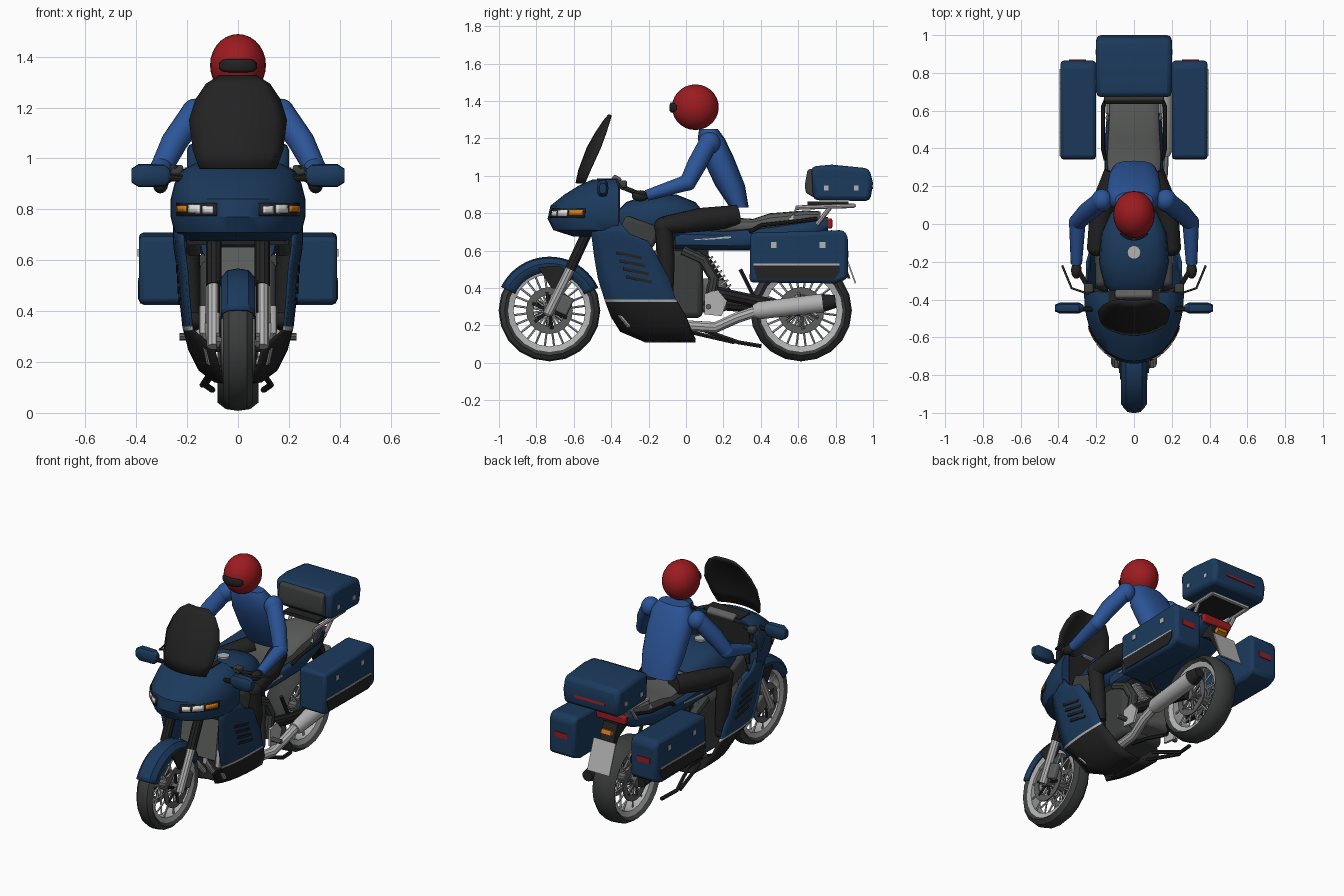
import bpy, bmesh
from math import sin, cos, pi, radians, copysign
from mathutils import Vector, Matrix

if "Cube" in bpy.data.objects:
    bpy.data.objects.remove(bpy.data.objects["Cube"])

def material(name, *rgb):
    m = bpy.data.materials.new(name)
    m.use_nodes = True
    m.diffuse_color = (*rgb, 1)
    m.node_tree.nodes["Principled BSDF"].inputs["Base Color"].default_value = (*rgb, 1)
    return m

NAVY = material("navy paint", .011, .042, .108)
BLUE = material("blue jacket", .025, .09, .31)
BLACK = material("black plastic", .016, .016, .016)
CHARCOAL = material("charcoal rubber", .045, .048, .048)
GREY = material("grey vinyl", .11, .115, .11)
METAL = material("light metal", .45, .45, .45)
RED = material("red", .33, .011, .014)
ORANGE = material("orange lens", .65, .2, .01)
LENS = material("pale lens", .75, .75, .75)
made = []
SIDES = ((1, "left"), (-1, "right"))

def make(name, bm, *mats, bevel=0, solid=0):
    bmesh.ops.recalc_face_normals(bm, faces=bm.faces)
    mesh = bpy.data.meshes.new(name)
    bm.to_mesh(mesh)
    bm.free()
    ob = bpy.data.objects.new(name, mesh)
    bpy.context.collection.objects.link(ob)
    for m in mats:
        mesh.materials.append(m)
    if solid:
        mod = ob.modifiers.new("thickness", "SOLIDIFY")
        mod.thickness, mod.offset = solid, 0
    if bevel:
        mod = ob.modifiers.new("soft edges", "BEVEL")
        mod.width, mod.segments = bevel, 2
    made.append(ob)
    return ob

def loft(name, rings, mat, closed=True, loop=False, cap=True, **kw):
    """Skin a list of equal point rings."""
    bm = bmesh.new()
    rows = [[bm.verts.new(p) for p in r] for r in rings]
    n = len(rows[0])
    pairs = list(zip(rows, rows[1:])) + ([(rows[-1], rows[0])] if loop else [])
    for a, b in pairs:
        for i in range(n if closed else n - 1):
            j = (i + 1) % n
            bm.faces.new((a[i], a[j], b[j], b[i]))
    if cap and not loop:
        bm.faces.new(rows[0])
        bm.faces.new(rows[-1])
    return make(name, bm, mat, **kw)

def ring(c, u, v, n=16, power=1.0):
    """Superellipse ring round c; a power below one is boxier."""
    shape = lambda t: copysign(abs(t) ** power, t)
    return [Vector(c) + Vector(u) * shape(cos(2 * pi * i / n))
            + Vector(v) * shape(sin(2 * pi * i / n)) for i in range(n)]

def tube(name, pts, radii, mat, n=10):
    pts = [Vector(p) for p in pts]
    if not isinstance(radii, (list, tuple)):
        radii = [radii] * len(pts)
    rings = []
    for i, p in enumerate(pts):
        t = (pts[min(i + 1, len(pts) - 1)] - pts[max(i - 1, 0)]).normalized()
        u = t.cross(Vector((0, 0, 1)) if abs(t.z) < .9 else Vector((0, 1, 0))).normalized()
        rings.append(ring(p, u * radii[i], t.cross(u) * radii[i], n))
    return loft(name, rings, mat)

def box(name, loc, size, mat, tilt=0, bevel=0):
    bm = bmesh.new()
    bmesh.ops.create_cube(bm, size=1, matrix=Matrix.Translation(loc)
                          @ Matrix.Rotation(radians(tilt), 4, "X") @ Matrix.Diagonal((*size, 1)))
    return make(name, bm, mat, bevel=bevel)

def prism(name, x0, x1, outline, mat, bevel=0):
    """Extrude a side outline of (y, z) points across x."""
    return loft(name, [[(x, y, z) for y, z in outline] for x in (x0, x1)], mat, bevel=bevel)

def ball(name, c, r, mat):
    bm = bmesh.new()
    bmesh.ops.create_uvsphere(bm, u_segments=24, v_segments=14, radius=1,
                              matrix=Matrix.Translation(c) @ Matrix.Diagonal((*r, 1)))
    return make(name, bm, mat)

def lathe(name, c, profile, mat, start=0, end=360, seg=20, closed=True, solid=0):
    """Spin an (x, radius) profile round an axle at c."""
    full = end - start == 360
    rings = []
    for i in range(seg if full else seg + 1):
        a = radians(start + (end - start) * i / seg)
        rings.append([(c[0] + x, c[1] + r * cos(a), c[2] + r * sin(a)) for x, r in profile])
    return loft(name, rings, mat, closed=closed, loop=full, cap=closed, solid=solid)

# Wheels
for end, y, w, star in (("front", -.73, .058, BLACK), ("rear", .615, .08, GREY)):
    c = (0, y, .28)
    lathe(end + "_tyre", c, [(-w * .7, .22), (-w, .24), (-w * .6, .265), (0, .272),
                             (w * .6, .265), (w, .24), (w * .7, .22)], CHARCOAL)
    lathe(end + "_rim", c, [(-w * .74, .224), (-w * .6, .192), (w * .6, .192), (w * .74, .224)], METAL)
    tube(end + "_hub", [(-.085, y, .28), (.085, y, .28)], .035, GREY)
    for s, side in SIDES:
        lathe(f"{end}_brake_disc_{side}", (s * .062, y, .28),
              [(-.004, .085), (-.004, .125), (.004, .125), (.004, .085)], GREY)
        for i in range(12):
            a = 2 * pi * i / 12 + s * .13
            at = lambda x, r: (s * x, y + r * cos(a), .28 + r * sin(a))
            tube(f"{end}_spoke_{side}_{i}", [at(.045, .03), at(.025, .2)], .006, METAL, 5)
            if i % 2:
                tube(f"{end}_disc_arm_{side}_{i}", [at(.063, .02), at(.063, .1)], .01, star, 5)

# Front fender and fork
lathe("front_fender", (0, -.73, .28), [(-.062, .205), (-.064, .25), (-.04, .277), (0, .284),
      (.04, .277), (.064, .25), (.062, .205)], NAVY, 25, 154, closed=False, solid=.008)
for s, side in SIDES:
    x = s * .095
    tube("fork_lower_" + side, [(x, -.74, .26), (x, -.62, .5)], .026, METAL)
    tube("fork_upper_" + side, [(x, -.62, .5), (x, -.5, .76)], .03, BLACK)
    box("brake_caliper_" + side, (s * .085, -.65, .31), (.035, .07, .1), GREY, -25, .01)
    prism("fender_bracket_" + side, s * .07, s * .08,
          [(-.79, .51), (-.68, .52), (-.6, .46), (-.67, .39), (-.72, .4)], BLACK)

# Nose fairing: stacked half ovals, also used to lay the lamps on its surface
NOSE = [(.675, .21, -.6), (.71, .25, -.71), (.77, .265, -.74), (.84, .265, -.725),
        (.9, .25, -.65), (.95, .225, -.57), (.98, .17, -.5)]

def nose_point(a, z, off=0):
    lo = max(i for i in range(len(NOSE) - 1) if NOSE[i][0] <= z or i == 0)
    (z0, w0, f0), (z1, w1, f1) = NOSE[lo], NOSE[lo + 1]
    t = (z - z0) / (z1 - z0)
    back = -.36
    w, f = w0 + (w1 - w0) * t + off, f0 + (f1 - f0) * t - off
    return (w * cos(a), back + (f - back) * sin(a) ** .9 if 0 < a < pi else back, z)

angles = [pi * i / 20 for i in range(20)] + [pi]
loft("nose_fairing", [[nose_point(a, row[0]) for a in angles] for row in NOSE], NAVY)

def lamp(name, s, a0, a1, z0, z1, off, mat):
    steps = [radians(90 - s * (a0 + (a1 - a0) * i / 4)) for i in range(5)]
    loft(name, [[nose_point(a, z, off) for a in steps] for z in (z0, z1)], mat,
         closed=False, cap=False, solid=.004)

for s, side in SIDES:
    lamp("lamp_surround_" + side, s, 18, 64, .775, .825, .004, BLACK)
    lamp("headlight_inner_" + side, s, 21, 31, .785, .813, .008, LENS)
    lamp("headlight_outer_" + side, s, 33, 46, .785, .818, .008, LENS)
    lamp("turn_signal_" + side, s, 48, 62, .79, .816, .008, ORANGE)

# Cockpit panels behind the windscreen
box("dashboard", (0, -.42, .982), (.27, .11, .008), BLACK)
box("cockpit_panel", (0, -.357, .84), (.42, .008, .25), BLACK)
box("instrument_cluster", (0, -.375, .975), (.2, .05, .05), GREY, -30, .012)

# Windscreen, bowed backwards at its edges
SCREEN = [(.96, -.585, .15), (1.03, -.57, .175), (1.15, -.525, .19), (1.23, -.48, .165),
          (1.29, -.44, .125), (1.325, -.41, .07)]
loft("windscreen", [[(w * k / 4, y + .065 * (w * k / .76) ** 2, z) for k in range(-4, 5)]
                    for z, y, w in SCREEN], BLACK, closed=False, cap=False, solid=.012)

# Side fairings and belly pan: navy, a pale stripe, then black rows below
PANEL = [(.76, -.48, -.36, .25), (.69, -.505, -.3, .25), (.65, -.5, -.2, .248),
         (.57, -.49, -.155, .235), (.45, -.47, -.09, .225), (.34, -.435, -.055, .213),
         (.327, -.43, -.045, .21), (.25, -.4, 0, .19), (.17, -.35, .03, .15),
         (.125, -.24, .05, .09), (.115, -.22, .05, 0)]
for s, side in SIDES:
    bm = bmesh.new()
    rows = [[bm.verts.new((s * w * (1 - (.14 if z > .3 else .5) * (1 - k / 5) ** 3),
                           y0 + (y1 - y0) * k / 5, z)) for k in range(6)] for z, y0, y1, w in PANEL]
    for i in range(len(rows) - 1):
        for k in range(5):
            f = bm.faces.new((rows[i][k], rows[i][k + 1], rows[i + 1][k + 1], rows[i + 1][k]))
            z = f.calc_center_median().z
            f.material_index = 0 if z > .34 else 1 if z > .327 else 2
    make("side_fairing_" + side, bm, NAVY, METAL, BLACK, solid=.012)
    for i in range(4):
        z = .575 - i * .043
        box(f"vent_{side}_{i}", (s * (.239 - i * .003), -.305 + i * .018, z), (.009, .14, .016), BLACK, -12)
    box("inner_fairing_" + side, (s * .175, -.25, .7), (.06, .2, .12), CHARCOAL, -20, .02)
    # Mirrors
    tube("mirror_arm_" + side, [(s * .2, -.45, .92), (s * .3, -.45, .925)], .014, BLACK)
    loft("mirror_" + side, [ring((s * x, -.445, .933), (0, .03 * k, 0), (0, 0, .046 * k), 12, .7)
                            for x, k in ((.268, .55), (.29, .95), (.39, 1), (.418, .6))], NAVY)
    # Handlebars
    tube("handlebar_" + side, [(0, -.37, .94), (s * .14, -.37, .96), (s * .24, -.34, .94),
                               (s * .31, -.22, .89)], .013, BLACK)
    tube("lever_" + side, [(s * .24, -.37, .97), (s * .33, -.34, .93), (s * .38, -.22, .9)], .006, CHARCOAL, 6)
    box("switchgear_" + side, (s * .24, -.34, .955), (.05, .05, .04), CHARCOAL, 0, .01)

# Radiator, exhaust headers, engine and frame
box("radiator", (0, -.38, .5), (.26, .04, .3), GREY, -8)
box("radiator_hood", (0, -.42, .69), (.4, .12, .06), BLACK)
for i in range(4):
    x = -.135 + i * .09
    tube(f"exhaust_header_{i}", [(x, -.39, .42), (x, -.4, .32), (x * .8, -.3, .2)], .018, METAL)
box("engine", (0, -.08, .42), (.3, .34, .36), CHARCOAL, 0, .03)
box("gearbox", (0, .14, .36), (.22, .16, .18), GREY, 0, .03)
box("airbox", (0, -.02, .62), (.22, .28, .12), BLACK)
tube("driveshaft", [(-.1, .12, .32), (-.1, .615, .28)], .035, BLACK)
tube("swingarm", [(.11, .14, .38), (.12, .3, .345), (.1, .615, .28)], .034, BLACK)
for s, side in SIDES:
    tube("frame_arch_" + side, [(s * .13, -.02, .6), (s * .13, .09, .55), (s * .13, .15, .45),
                                (s * .13, .12, .3)], .03, CHARCOAL)
    tube("subframe_" + side, [(s * .11, .29, .5), (s * .11, .36, .36)], .012, BLACK, 6)
    prism("footpeg_plate_" + side, s * .15, s * .165, [(.1, .37), (.17, .39), (.22, .33), (.19, .25), (.1, .26)], METAL)
    tube("footpeg_" + side, [(s * .15, .12, .3), (s * .23, .12, .3)], .015, GREY, 8)
    tube("centre_stand_" + side, [(s * .08, .08, .18), (s * .13, .28, .11), (s * .1, .4, .09)], .012, BLACK, 6)
tube("side_stand", [(-.1, 0, .17), (-.14, .26, .11)], .012, BLACK, 6)
tube("shock_absorber", [(.08, .1, .58), (.08, .24, .36)], .016, BLACK)
for i in range(7):
    y, z = .115 + i * .016, .555 - i * .025
    tube(f"spring_coil_{i}", [(.08, y, z), (.08, y + .006, z - .009)], .034, METAL)

# Exhaust on one side
tube("exhaust_pipe", [(.1, -.02, .2), (.13, .16, .19), (.15, .27, .24), (.155, .4, .285)], .03, METAL)
tube("muffler", [(.155, .36, .275), (.155, .39, .28), (.155, .73, .32)], [.035, .048, .052], METAL, 14)
tube("muffler_tip", [(.155, .73, .32), (.155, .8, .328)], [.05, .035], BLACK, 14)

# Tank, seat and tail
def body(name, rows, mat, power=.75):
    return loft(name, [ring((0, y, (z0 + z1) / 2), (w, 0, 0), (0, 0, (z1 - z0) / 2), 20, power)
                       for y, w, z0, z1 in rows], mat)

body("fuel_tank", [(-.37, .11, .7, .81), (-.32, .16, .66, .86), (-.2, .185, .64, .9),
                   (-.05, .175, .64, .9), (.05, .13, .66, .86), (.1, .1, .68, .8)], NAVY)
tube("fuel_cap", [(0, -.15, .89), (0, -.15, .91)], .036, METAL, 14)
body("seat", [(.04, .1, .7, .8), (.2, .14, .69, .78), (.36, .145, .7, .77), (.45, .14, .7, .8),
              (.64, .13, .73, .815), (.72, .1, .75, .81)], GREY, .6)
body("tail_fairing", [(-.06, .145, .6, .72), (.2, .155, .6, .71), (.45, .155, .6, .74),
                      (.68, .135, .66, .775), (.76, .11, .71, .78)], NAVY, .6)
box("tail_light", (0, .76, .745), (.21, .045, .055), RED, 0, .01)
prism("rear_mudguard", -.05, .05, [(.66, .68), (.78, .71), (.88, .45), (.865, .45), (.77, .62)], BLACK)
box("number_plate", (0, .872, .52), (.16, .008, .2), METAL, 20)
box("rear_signal", (0, .815, .66), (.07, .03, .03), ORANGE, 20)
for s, side in SIDES:
    box("tail_stripe_" + side, (s * .156, .14, .665), (.006, .2, .01), METAL, 4)
    tube("grab_rail_" + side, [(s * .15, .34, .7), (s * .165, .4, .735), (s * .165, .62, .76), (s * .13, .7, .77)], .011, BLACK, 8)
    tube("rack_rail_" + side, [(s * .14, .56, .76), (s * .14, .59, .83), (s * .14, .9, .84)], .012, METAL, 8)
    tube("rack_strut_" + side, [(s * .13, .7, .74), (s * .14, .77, .83)], .012, METAL, 8)
    # Side cases
    prism("side_case_" + side, s * .2, s * .39, [(.34, .43), (.345, .695), (.84, .71), (.865, .68),
                                                 (.865, .45), (.8, .425)], NAVY, .03)
    prism("case_panel_" + side, s * .388, s * .394, [(.38, .445), (.36, .52), (.82, .52), (.82, .48), (.79, .445)], BLACK)
    box("case_trim_" + side, (s * .39, .59, .526), (.008, .46, .01), METAL)
    for y in (.47, .73):
        box(f"case_latch_{side}_{y}", (s * .391, y, .63), (.008, .03, .03), METAL)
    box("case_reflector_" + side, (s * .3, .866, .58), (.09, .008, .035), RED)
    for y in (.75, .91):
        box(f"top_latch_{side}_{y}", (s * .2, y, .935), (.008, .025, .025), METAL)

# Top case
box("rack_plate", (0, .76, .853), (.25, .22, .022), BLACK)
box("rack_bar", (0, .9, .84), (.28, .02, .015), METAL)
prism("top_case", -.2, .2, [(.68, .87), (.67, 1.05), (.78, 1.06), (.98, 1.04), (1, .96), (.985, .865)], NAVY, .025)
prism("passenger_backrest", -.16, .16, [(.64, .91), (.635, .95), (.65, 1.035), (.69, 1.04), (.69, .88)], CHARCOAL, .012)
box("top_case_reflector", (0, .994, .94), (.22, .009, .022), RED, 9)

# Rider, with the visor wrapped on the helmet
ball("helmet", (0, .05, 1.367), (.11, .125, .122), RED)
turns = [radians(-40 + 8 * i) for i in range(11)]
loft("visor", [[(.113 * sin(t), .05 - k * cos(t), 1.365 + h * (1 - (t / .75) ** 6)) for t in turns]
               for h, k in ((-.025, .129), (-.015, .135), (.015, .135), (.025, .129))],
     BLACK, closed=False, cap=False, solid=.006)
loft("torso", [ring((0, y, z), (w, 0, 0), (0, d, 0), 20, .8) for z, y, d, w in
               ((.83, .285, .05, .115), (.95, .235, .08, .135), (1.1, .17, .085, .145),
                (1.2, .135, .072, .135), (1.25, .12, .05, .1))], BLUE)
for s, side in SIDES:
    ball("shoulder_" + side, (s * .17, .125, 1.175), (.055, .06, .06), BLUE)
    tube("upper_arm_" + side, [(s * .175, .12, 1.175), (s * .25, .06, 1.065), (s * .3, .01, .965)], [.052, .052, .044], BLUE, 14)
    ball("elbow_" + side, (s * .3, .01, .965), (.045, .045, .045), BLUE)
    tube("forearm_" + side, [(s * .3, .01, .965), (s * .305, -.21, .895)], [.044, .03], BLUE, 14)
    ball("glove_" + side, (s * .305, -.245, .893), (.028, .045, .03), BLACK)
    tube("thigh_" + side, [(s * .1, .27, .785), (s * .17, .08, .765), (s * .2, -.12, .735)], [.06, .065, .048], BLACK, 14)
    ball("knee_" + side, (s * .2, -.12, .73), (.05, .05, .05), BLACK)
    tube("shin_" + side, [(s * .2, -.12, .73), (s * .195, -.105, .55), (s * .18, -.1, .38)], [.048, .046, .034], BLACK, 14)
    box("boot_" + side, (s * .175, -.15, .36), (.06, .14, .06), BLACK, -8, .02)

bpy.ops.object.select_all(action="DESELECT")
for ob in made:
    ob.select_set(True)
bpy.context.view_layer.objects.active = made[0]
bpy.ops.object.shade_smooth_by_angle(angle=radians(35))
